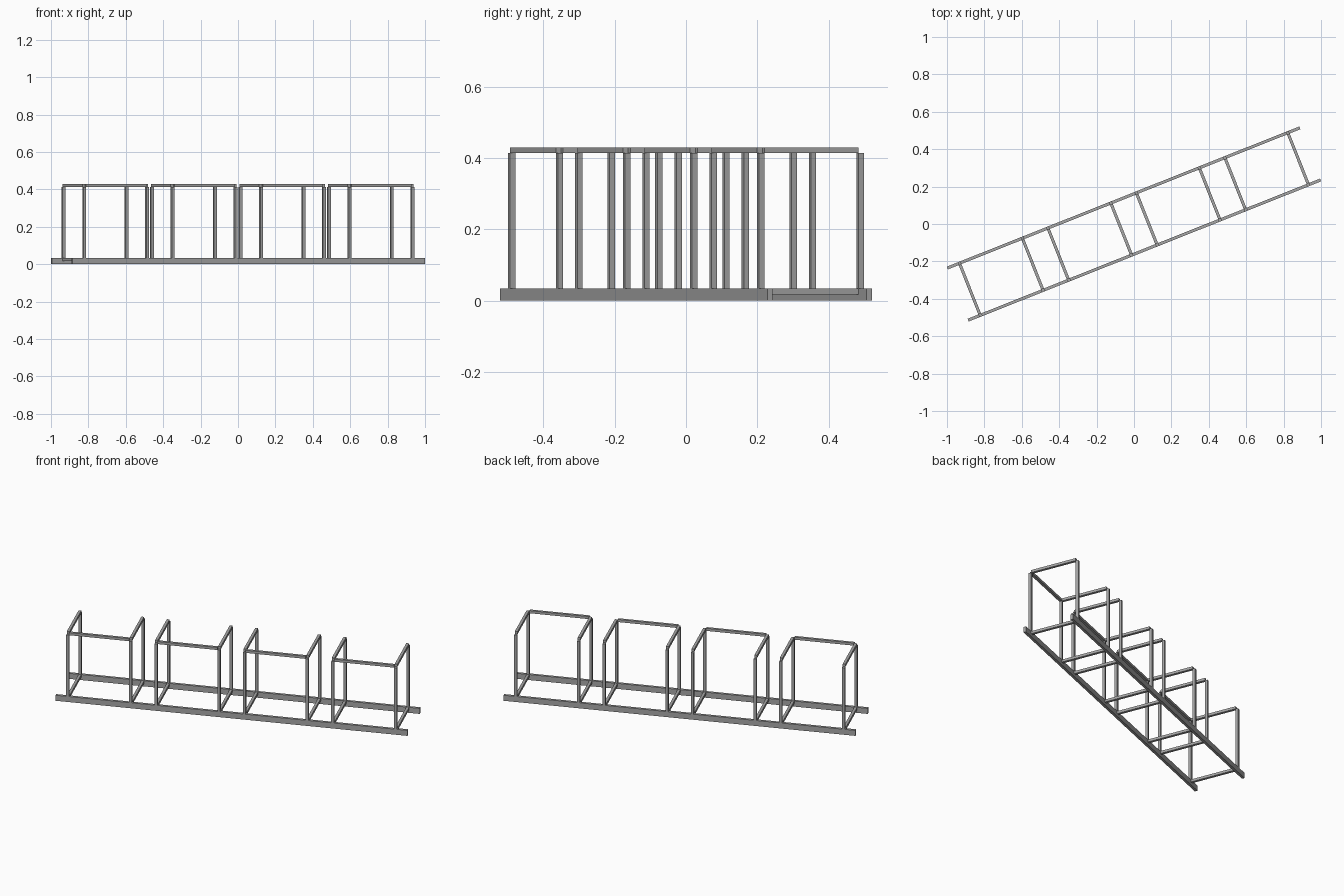
import bpy
import bmesh
from math import radians
from mathutils import Matrix, Vector

if "Cube" in bpy.data.objects:
    bpy.data.objects.remove(bpy.data.objects["Cube"], do_unlink=True)

# Dimensions, measured along (u) and across (v) the rack
TUBE = 0.016
RAIL_HALF_LENGTH = 1.014
RAIL_OFFSET = 0.15
RAIL_TOP = 0.034
POST_TOP = 0.414
BAY_PITCH = 0.509
BAY_WIDTH = 0.362
BAYS = 4
TURN = Matrix.Rotation(radians(21.69), 4, "Z")

steel = bpy.data.materials.new("grey steel")
steel.use_nodes = True
colour = (0.38, 0.38, 0.38, 1)
steel.diffuse_color = colour
steel.node_tree.nodes["Principled BSDF"].inputs["Base Color"].default_value = colour


def bar(name, low, high):
    """Square-edged bar between two opposite corners, turned with the rack."""
    low, high = Vector(low), Vector(high)
    bm = bmesh.new()
    placement = Matrix.Translation((low + high) / 2) @ Matrix.Diagonal((*(high - low), 1))
    bmesh.ops.create_cube(bm, size=1, matrix=TURN @ placement)
    mesh = bpy.data.meshes.new(name)
    bm.to_mesh(mesh)
    bm.free()
    mesh.materials.append(steel)
    bpy.context.collection.objects.link(bpy.data.objects.new(name, mesh))


half = TUBE / 2
inner = RAIL_OFFSET - half
sides = (("front", -RAIL_OFFSET), ("back", RAIL_OFFSET))

# Long ground rails
for side, v in sides:
    bar(side + "_rail", (-RAIL_HALF_LENGTH, v - half, 0), (RAIL_HALF_LENGTH, v + half, RAIL_TOP))

for bay in range(BAYS):
    centre = (bay - (BAYS - 1) / 2) * BAY_PITCH
    start, end = centre - BAY_WIDTH / 2, centre + BAY_WIDTH / 2

    for u in (start, end):
        # Uprights standing on the rails
        for side, v in sides:
            bar(side + "_post", (u - half, v - half, RAIL_TOP), (u + half, v + half, POST_TOP))
        # Cross bars at the ground and at the top
        for name, z in (("lower_cross_bar", RAIL_TOP - TUBE), ("upper_cross_bar", POST_TOP)):
            bar(name, (u - half, -inner, z), (u + half, inner, z + TUBE))

    # Top bar joining the front posts of the bay
    bar("front_top_bar", (start + half, -RAIL_OFFSET - half, POST_TOP),
        (end - half, -inner, POST_TOP + TUBE))
